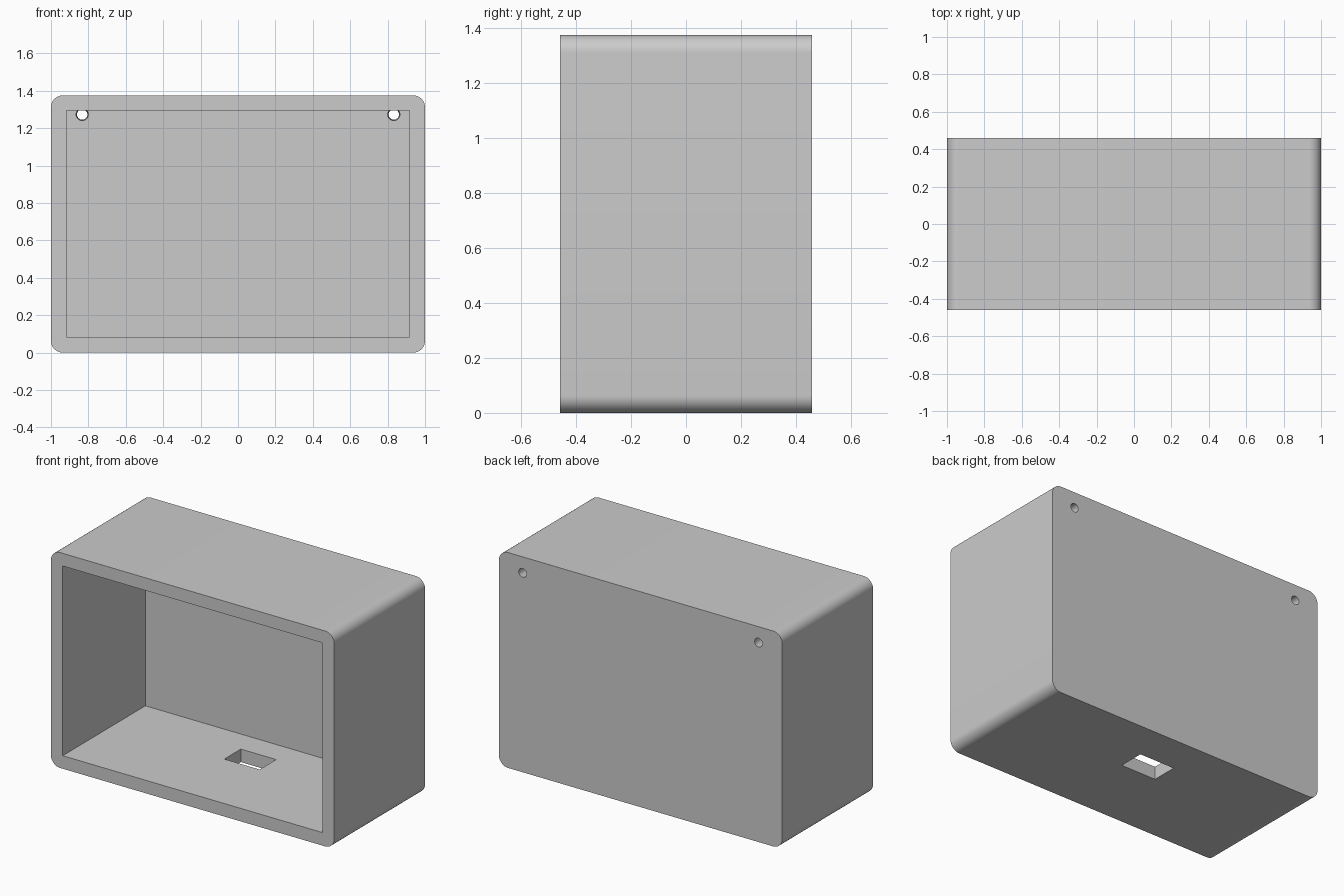
import bpy, bmesh, math
from mathutils import Matrix, Vector

if "Cube" in bpy.data.objects:
    bpy.data.objects.remove(bpy.data.objects["Cube"])

W, D, H = 2.0, 0.917, 1.375      # outer size
WALL, R = 0.083, 0.064           # wall thickness, corner radius


def add_object(name, bm):
    bmesh.ops.recalc_face_normals(bm, faces=bm.faces)
    mesh = bpy.data.meshes.new(name)
    bm.to_mesh(mesh)
    bm.free()
    obj = bpy.data.objects.new(name, mesh)
    bpy.context.collection.objects.link(obj)
    return obj


def box(name, lo, hi):
    lo, hi = Vector(lo), Vector(hi)
    bm = bmesh.new()
    bmesh.ops.create_cube(bm, size=1, matrix=Matrix.Translation((lo + hi) / 2)
                          @ Matrix.Diagonal((*(hi - lo), 1)))
    return add_object(name, bm)


def tapered_pin(name, x, z, y0, y1, r0, r1):
    bm = bmesh.new()
    # local +z is turned to world -y, so radius1 lies at the rear
    m = Matrix.Translation((x, (y0 + y1) / 2, z)) @ Matrix.Rotation(math.pi / 2, 4, 'X')
    bmesh.ops.create_cone(bm, cap_ends=True, segments=32, radius1=r1, radius2=r0,
                          depth=y1 - y0, matrix=m)
    return add_object(name, bm)


# Outer case: rounded rectangle profile extruded from front to back
bm = bmesh.new()
points = []
corners = [(1, 1), (-1, 1), (-1, -1), (1, -1)]
for i, (sx, sz) in enumerate(corners):
    for k in range(13):
        a = math.pi / 2 * (i + k / 12)
        points.append((sx * (W / 2 - R) + R * math.cos(a), -D / 2,
                       H / 2 + sz * (H / 2 - R) + R * math.sin(a)))
face = bm.faces.new([bm.verts.new(p) for p in points])
ext = bmesh.ops.extrude_face_region(bm, geom=[face], use_keep_orig=True)
bmesh.ops.translate(bm, vec=(0, D, 0),
                    verts=[v for v in ext['geom'] if isinstance(v, bmesh.types.BMVert)])
case = add_object("wall_box_case", bm)

# Open front cavity, cable slot in the floor, two mounting holes in the back
inner = W / 2 - WALL
back = D / 2 - WALL
cutters = [
    box("cavity_cutter", (-inner, -D, WALL), (inner, back, H - WALL + 0.002)),
    box("slot_cutter", (-0.125, 0.04, -0.1), (0.125, 0.207, 0.2)),
]
for side in (-1, 1):
    cutters.append(tapered_pin("hole_cutter", side * 0.833, 1.273,
                               back - 0.004, D / 2 + 0.01, 0.033, 0.027))

bpy.context.view_layer.objects.active = case
case.select_set(True)
for cutter in cutters:
    cutter.hide_render = True
    mod = case.modifiers.new(cutter.name, 'BOOLEAN')
    mod.operation = 'DIFFERENCE'
    mod.solver = 'EXACT'
    mod.object = cutter
    bpy.ops.object.modifier_apply(modifier=mod.name)
    bpy.data.objects.remove(cutter)

bpy.ops.object.shade_smooth_by_angle(angle=math.radians(30))
